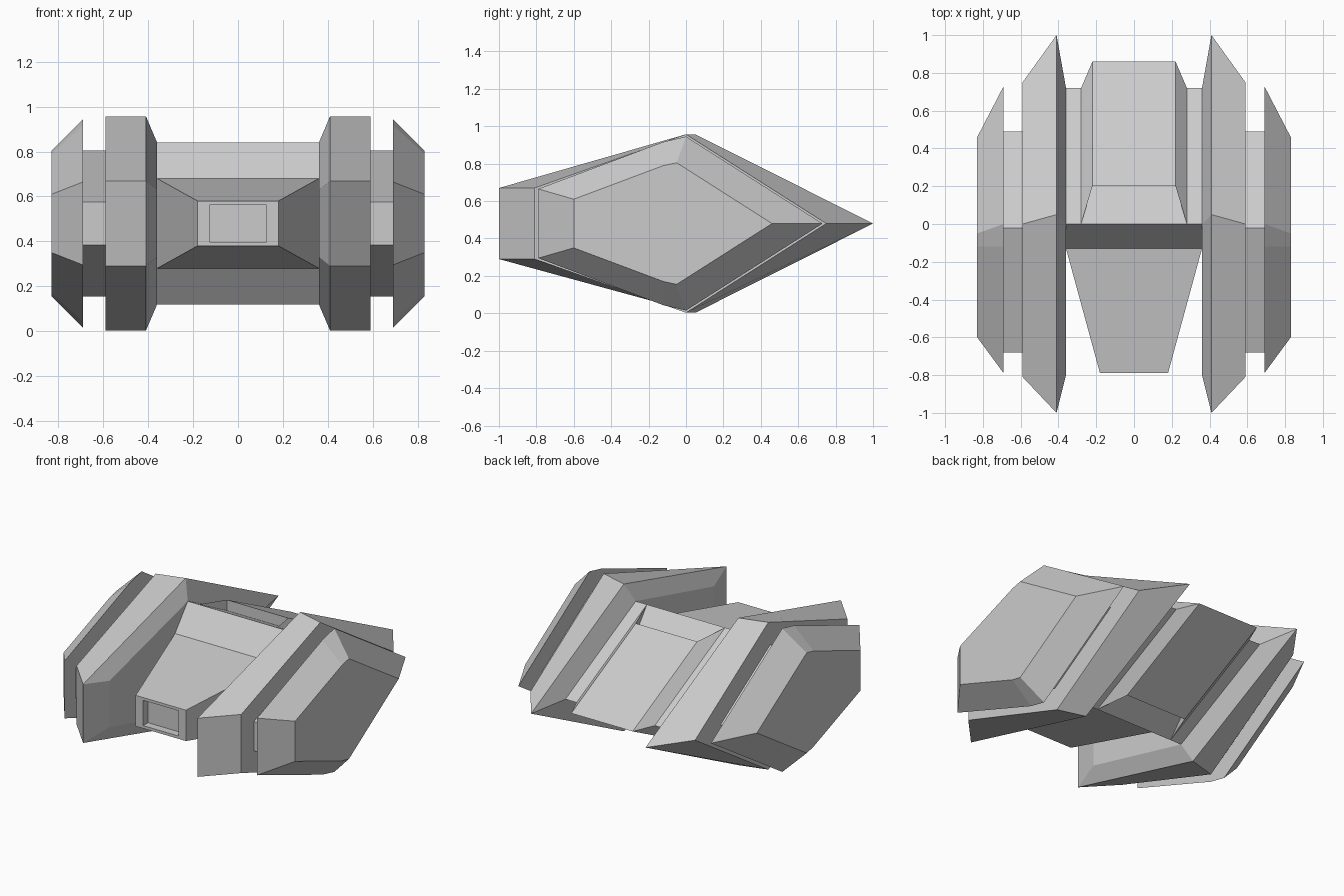
import bpy, bmesh

if "Cube" in bpy.data.objects:
    bpy.data.objects.remove(bpy.data.objects["Cube"])

MID = 0.48  # height of the horizontal symmetry plane


def loft(name, rings, mirror=False):
    """Skin equal-length point rings with quads and cap both ends."""
    bm = bmesh.new()
    loops = [[bm.verts.new(p) for p in ring] for ring in rings]
    n = len(loops[0])
    for a, b in zip(loops, loops[1:]):
        for i in range(n):
            j = (i + 1) % n
            bm.faces.new((a[i], a[j], b[j], b[i]))
    bm.faces.new(loops[0])
    bm.faces.new(loops[-1])
    bmesh.ops.recalc_face_normals(bm, faces=bm.faces)
    mesh = bpy.data.meshes.new(name)
    bm.to_mesh(mesh)
    bm.free()
    obj = bpy.data.objects.new(name, mesh)
    bpy.context.collection.objects.link(obj)
    if mirror:
        mod = obj.modifiers.new("Mirror", 'MIRROR')
        mod.use_mirror_merge = False
    return obj


def section(x, upper, tail):
    """Side profile at x: upper (y, half height) points, a tail point, mirrored below."""
    top = [(x, y, MID + h) for y, h in upper]
    low = [(x, y, MID - h) for y, h in reversed(upper)]
    return top + [(x, tail, MID)] + low


def rect(y, hx, hz):
    return [(-hx, y, MID - hz), (hx, y, MID - hz), (hx, y, MID + hz), (-hx, y, MID + hz)]


# Large inner fins
loft("inner_fin", [
    section(0.36, [(-0.80, 0.15), (0.0, 0.36)], 0.72),
    section(0.41, [(-1.0, 0.19), (0.05, 0.477)], 1.0),
    section(0.59, [(-0.81, 0.19), (0.0, 0.477)], 0.75),
], mirror=True)

# Spacers between the fins
loft("fin_spacer", [
    section(x, [(-0.68, 0.095), (-0.02, 0.325)], 0.49) for x in (0.59, 0.69)
], mirror=True)

# Bevelled outer armour plates
loft("outer_plate", [
    section(0.69, [(-0.79, 0.185), (-0.12, 0.437), (0.0, 0.465)], 0.73),
    section(0.83, [(-0.60, 0.13), (-0.12, 0.31), (-0.05, 0.325)], 0.46),
], mirror=True)

# Central hull
loft("hull", [
    section(x, [(-0.13, 0.20), (0.0, 0.36)], 0.72) for x in (-0.36, 0.36)
])

# Raised rear panel wrapping the hull above and below
loft("rear_panel", [
    section(x, [(y, h)], tail) for x, y, h, tail in (
        (-0.28, 0.0, 0.36, 0.72), (-0.22, 0.20, 0.33, 0.86),
        (0.22, 0.20, 0.33, 0.86), (0.28, 0.0, 0.36, 0.72))
])

# Tapered nose with a recessed front window
loft("nose", [
    rect(-0.13, 0.36, 0.20),
    rect(-0.79, 0.18, 0.10),
    rect(-0.79, 0.127, 0.082),
    rect(-0.74, 0.127, 0.082),
])
